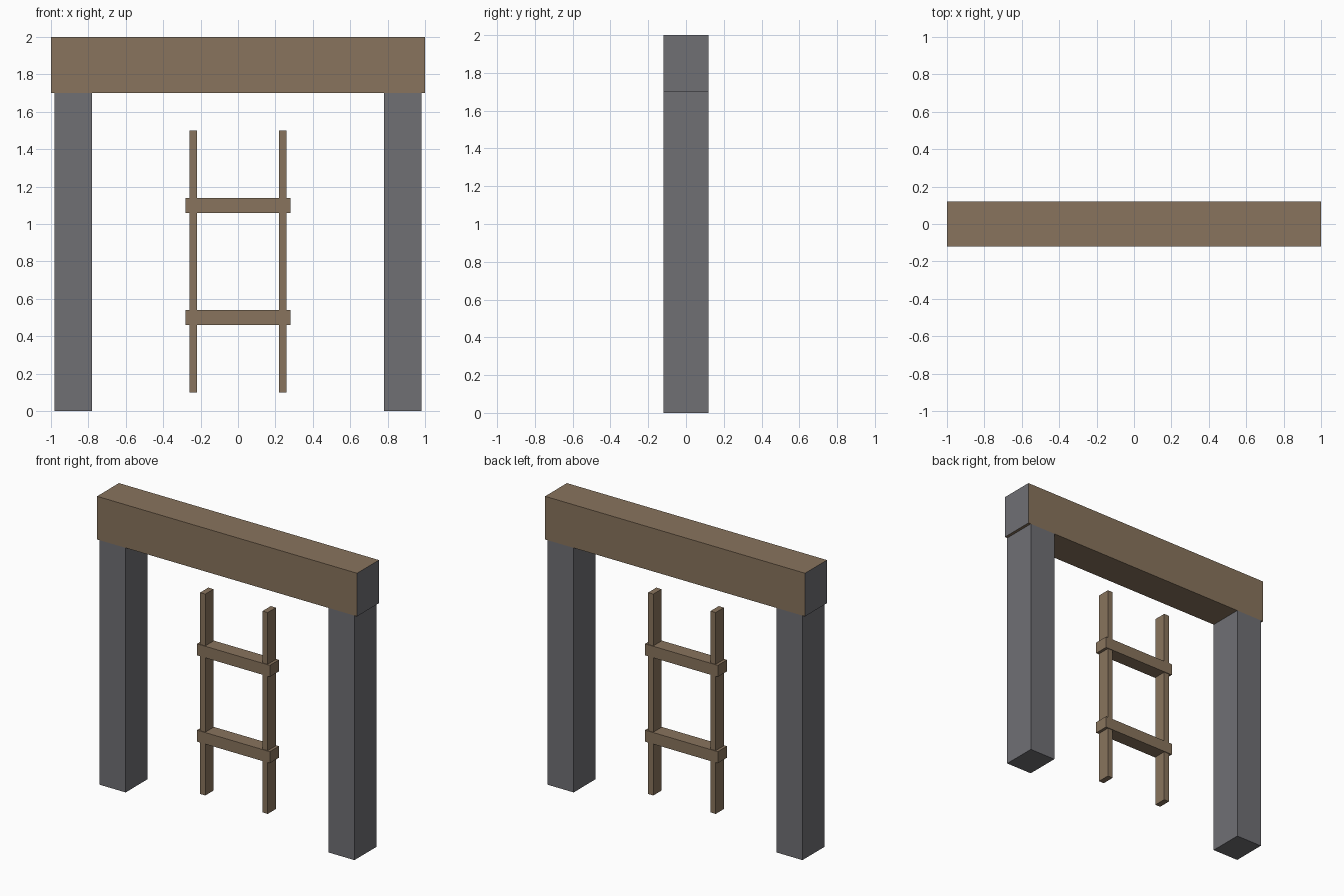
import bpy

if "Cube" in bpy.data.objects:
    bpy.data.objects.remove(bpy.data.objects["Cube"])


def material(name, color):
    mat = bpy.data.materials.new(name)
    mat.diffuse_color = (*color, 1)
    mat.use_nodes = True
    mat.node_tree.nodes["Principled BSDF"].inputs["Base Color"].default_value = mat.diffuse_color
    return mat


wood = material("wood", (0.25, 0.175, 0.11))
stone = material("stone", (0.16, 0.16, 0.175))


def box(name, x, y, z, mat):
    """Box from (min, max) ranges on each axis."""
    ranges = (x, y, z)
    bpy.ops.mesh.primitive_cube_add(size=1, location=[(a + b) / 2 for a, b in ranges])
    obj = bpy.context.object
    obj.name = name
    obj.scale = [b - a for a, b in ranges]
    bpy.ops.object.transform_apply(location=False, rotation=False, scale=True)
    obj.data.materials.append(mat)
    return obj


# Top beam: wooden with grey end faces
beam = box("top_beam", (-1, 1), (-0.12, 0.12), (1.7, 2), wood)
beam.data.materials.append(stone)
for face in beam.data.polygons:
    if abs(face.normal.x) > 0.9:
        face.material_index = 1

# Posts and ladder rails, one on each side
for side, s in (("left", -1), ("right", 1)):
    box(side + "_post", sorted((s * 0.78, s * 0.98)), (-0.12, 0.12), (0, 1.7), stone)
    box(side + "_ladder_rail", sorted((s * 0.22, s * 0.26)), (-0.045, 0.045), (0.1, 1.5), wood)

# Ladder rungs
for name, z in (("lower_rung", 0.5), ("upper_rung", 1.1)):
    box(name, (-0.28, 0.28), (-0.05, 0.05), (z - 0.04, z + 0.04), wood)
